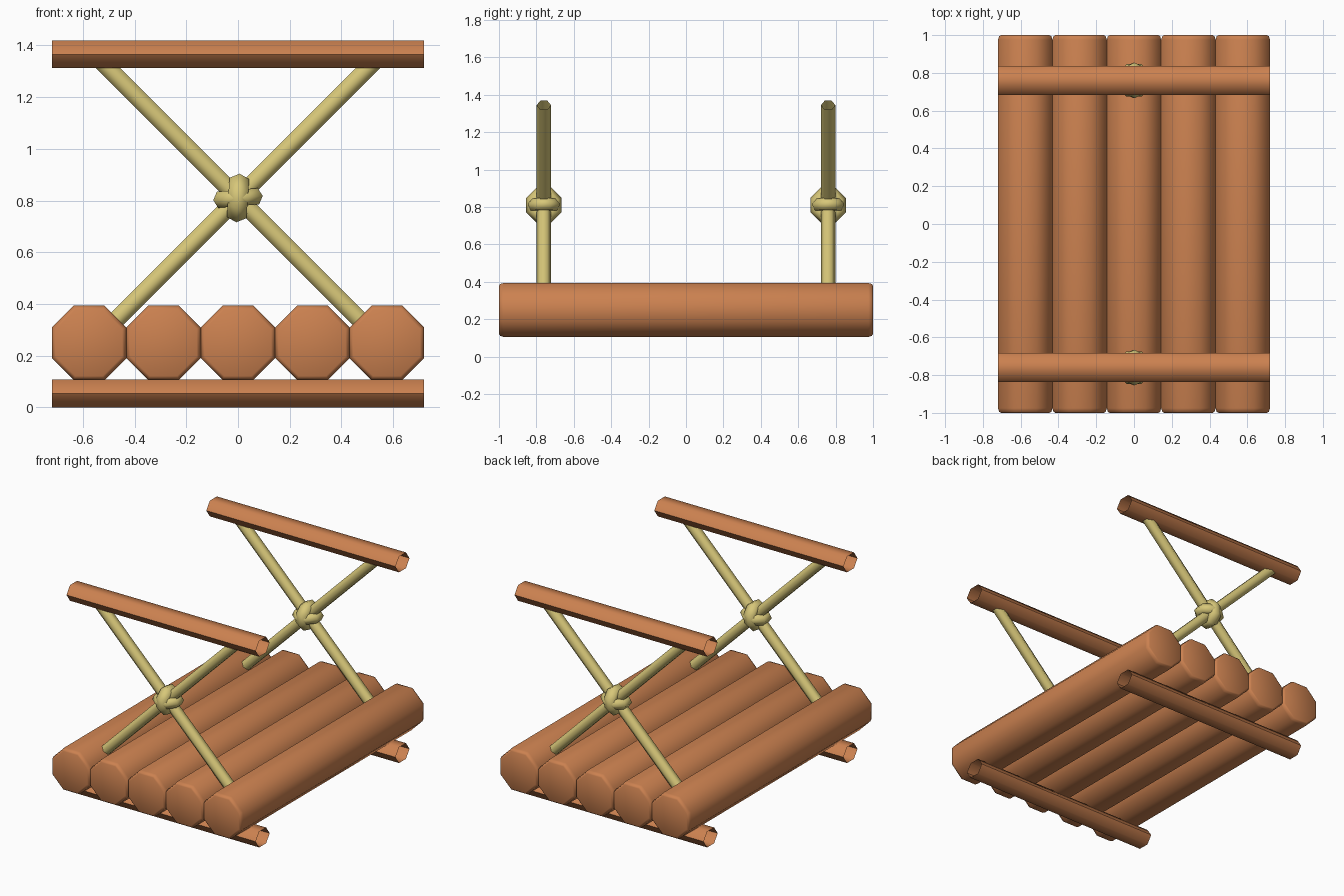
import bpy, math
from mathutils import Matrix, Vector

if "Cube" in bpy.data.objects:
    bpy.data.objects.remove(bpy.data.objects["Cube"])


def material(name, rgb):
    m = bpy.data.materials.new(name)
    m.diffuse_color = (*rgb, 1)
    m.use_nodes = True
    m.node_tree.nodes["Principled BSDF"].inputs["Base Color"].default_value = m.diffuse_color
    return m


BARK = material("orange brown wood", (0.60, 0.22, 0.08))
ROPE = material("pale straw", (0.68, 0.57, 0.19))


def make(name, verts, faces, mat, matrix, angle=65):
    me = bpy.data.meshes.new(name)
    me.from_pydata(verts, [], faces)
    me.materials.append(mat)
    me.transform(matrix)
    me.polygons.foreach_set("use_smooth", [True] * len(me.polygons))
    me.set_sharp_from_angle(angle=math.radians(angle))
    ob = bpy.data.objects.new(name, me)
    bpy.context.collection.objects.link(ob)
    return ob


def tube(name, sides, rx, ry, rings, mat, matrix, phase=0.0, caps=False):
    """Prism along local z; rings are (z, scale) pairs from low to high."""
    verts, faces = [], []
    for z, s in rings:
        for i in range(sides):
            a = 2 * math.pi * i / sides + phase
            verts.append((rx * s * math.cos(a), ry * s * math.sin(a), z))
    for k in range(len(rings) - 1):
        for i in range(sides):
            j = (i + 1) % sides
            faces.append((k * sides + i, k * sides + j,
                          (k + 1) * sides + j, (k + 1) * sides + i))
    if caps:
        faces.append(tuple(reversed(range(sides))))
        top = (len(rings) - 1) * sides
        faces.append(tuple(range(top, top + sides)))
    return make(name, verts, faces, mat, matrix)


def ring(name, major, minor, stretch, matrix, n=8, m=6):
    """Low-poly rope loop lying around local z."""
    verts, faces = [], []
    for i in range(n):
        a = 2 * math.pi * (i + 0.5) / n
        for j in range(m):
            b = 2 * math.pi * j / m
            r = major + minor * math.cos(b)
            verts.append((r * math.cos(a) * stretch, r * math.sin(a),
                          minor * 1.1 * math.sin(b)))
            faces.append((i * m + j, (i + 1) % n * m + j,
                          (i + 1) % n * m + (j + 1) % m, i * m + (j + 1) % m))
    return make(name, verts, faces, ROPE, matrix, 80)


def along(axis, loc):
    """Place local z along a world axis, keeping local y as upright as possible."""
    z = Vector(axis).normalized()
    x = Vector((0, 0, 1)).cross(z).normalized()
    y = z.cross(x)
    return Matrix.Translation(loc) @ Matrix((x, y, z)).transposed().to_4x4()


# Five octagonal logs with softened ends
R = 0.144 / math.cos(math.pi / 8)
for k in range(5):
    tube(f"log_{k + 1}", 8, R, R,
         [(-1, 0.89), (-0.994, 0.96), (-0.975, 1), (0.975, 1), (0.994, 0.96), (1, 0.89)],
         BARK, along((0, 1, 0), (0.288 * (k - 2), 0, 0.25)), math.pi / 8, True)

for side, y in (("front", -0.76), ("back", 0.76)):
    # Open hexagonal beams below the logs and on top of the crossed poles
    for part, z in (("bottom_beam", 0.054), ("top_beam", 1.366)):
        tube(f"{side}_{part}", 6, 0.076, 0.054 / math.sin(math.pi / 3),
             [(-0.72, 1), (0.72, 1)], BARK, along((1, 0, 0), (0, y, z)))
    # Crossed poles
    for part, sx in (("pole_rising_right", 1), ("pole_rising_left", -1)):
        tube(f"{side}_{part}", 6, 0.038, 0.038, [(-0.757, 1), (0.757, 1)],
             ROPE, along((sx, 0, 1), (0, y, 0.81)))
    # Knot of two rope loops around the crossing
    spot = Matrix.Translation((0, y, 0.81))
    ring(f"{side}_knot_upright_loop", 0.062, 0.040, 1.0,
         spot @ Matrix.Rotation(math.radians(94), 4, 'Y'))
    ring(f"{side}_knot_level_loop", 0.060, 0.033, 1.12,
         spot @ Matrix.Rotation(math.radians(-5), 4, 'Y'))
